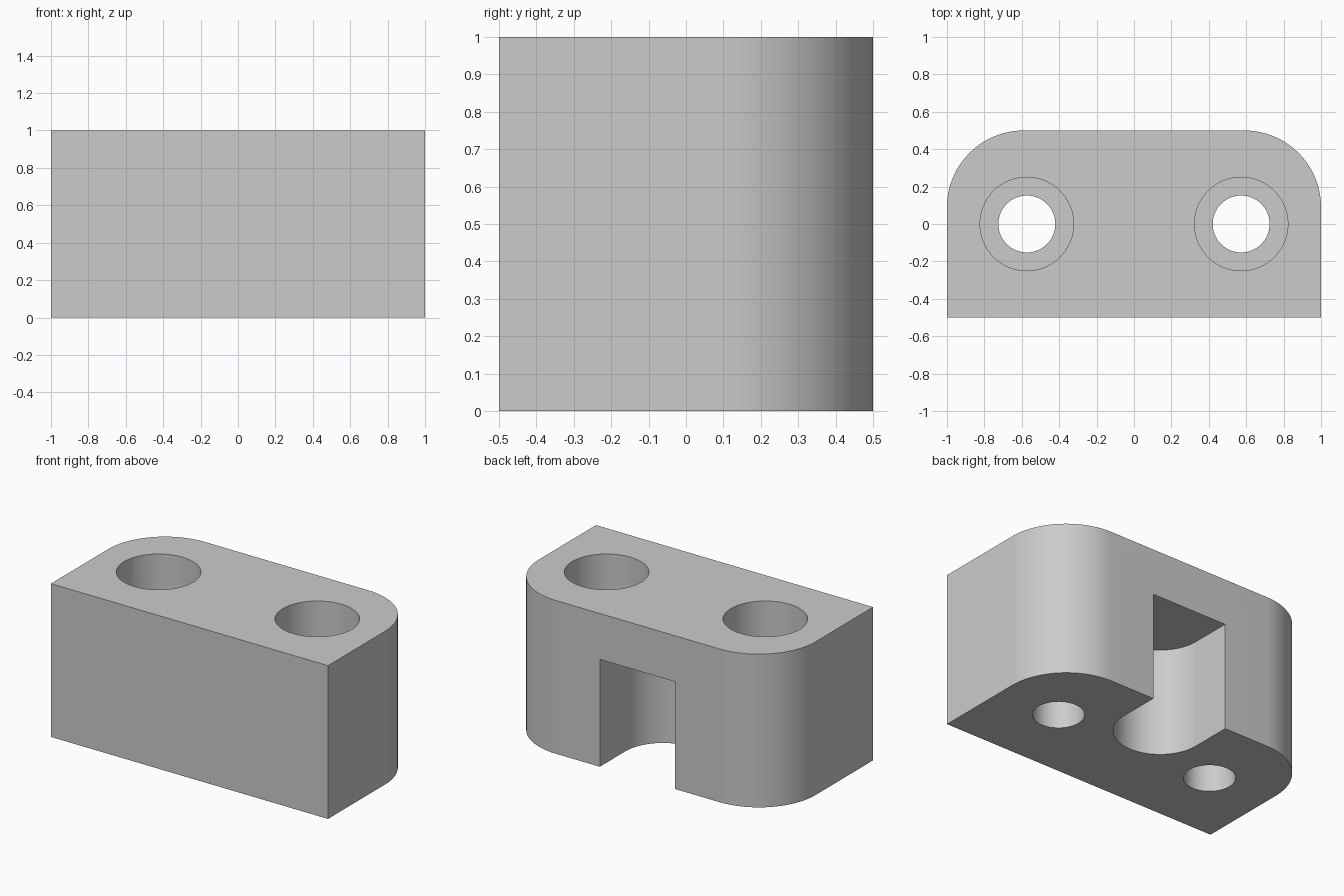
import bpy
import bmesh
from math import cos, sin, pi

if "Cube" in bpy.data.objects:
    bpy.data.objects.remove(bpy.data.objects["Cube"], do_unlink=True)

HEIGHT = 1.0
CORNER_R = 0.41
HOLE_X = 0.573
HOLE_R, BORE_R, BORE_DEPTH = 0.152, 0.25, 0.4
SLOT_R, SLOT_Y, SLOT_TOP = 0.272, 0.235, 0.7

grey = bpy.data.materials.new("plain grey")
grey.use_nodes = True
colour = (0.6, 0.6, 0.6, 1)
grey.diffuse_color = colour
grey.node_tree.nodes["Principled BSDF"].inputs["Base Color"].default_value = colour


def arc(cx, cy, r, start, end, steps):
    """Points along an arc, angles in radians."""
    angles = [start + (end - start) * i / steps for i in range(steps + 1)]
    return [(cx + r * cos(a), cy + r * sin(a)) for a in angles]


def prism(name, outline, z0, z1):
    """Extrude a counter-clockwise outline from z0 to z1."""
    bm = bmesh.new()
    face = bm.faces.new([bm.verts.new((x, y, z0)) for x, y in outline])
    grown = bmesh.ops.extrude_face_region(bm, geom=[face])["geom"]
    for v in grown:
        if isinstance(v, bmesh.types.BMVert):
            v.co.z = z1
    bmesh.ops.recalc_face_normals(bm, faces=bm.faces)
    mesh = bpy.data.meshes.new(name)
    bm.to_mesh(mesh)
    bm.free()
    mesh.materials.append(grey)
    obj = bpy.data.objects.new(name, mesh)
    bpy.context.collection.objects.link(obj)
    return obj


def circle(cx, r):
    return arc(cx, 0, r, 0, 2 * pi, 64)[:-1]


# Block with two rounded back corners
cx, cy = 1 - CORNER_R, 0.5 - CORNER_R
block = prism("mounting_block",
              [(-1, -0.5), (1, -0.5)]
              + arc(cx, cy, CORNER_R, 0, pi / 2, 24)
              + arc(-cx, cy, CORNER_R, pi / 2, pi, 24), 0, HEIGHT)

# Round-ended slot, open to the back and underside
cutters = [prism("slot_cutter",
                 [(SLOT_R, 0.7), (-SLOT_R, 0.7)]
                 + arc(0, SLOT_Y, SLOT_R, pi, 2 * pi, 40), -0.1, SLOT_TOP)]

# Counterbored screw holes
for side, x in (("left", HOLE_X), ("right", -HOLE_X)):
    cutters.append(prism(side + "_hole_cutter", circle(x, HOLE_R), -0.1, HEIGHT + 0.1))
    cutters.append(prism(side + "_counterbore_cutter", circle(x, BORE_R),
                         HEIGHT - BORE_DEPTH, HEIGHT + 0.1))

bpy.ops.object.select_all(action='DESELECT')
block.select_set(True)
bpy.context.view_layer.objects.active = block
for cutter in cutters:
    cut = block.modifiers.new(cutter.name, 'BOOLEAN')
    cut.operation = 'DIFFERENCE'
    cut.solver = 'EXACT'
    cut.object = cutter
    bpy.ops.object.modifier_apply(modifier=cut.name)
    bpy.data.objects.remove(cutter, do_unlink=True)

bpy.ops.object.shade_smooth_by_angle(angle=pi / 6)
